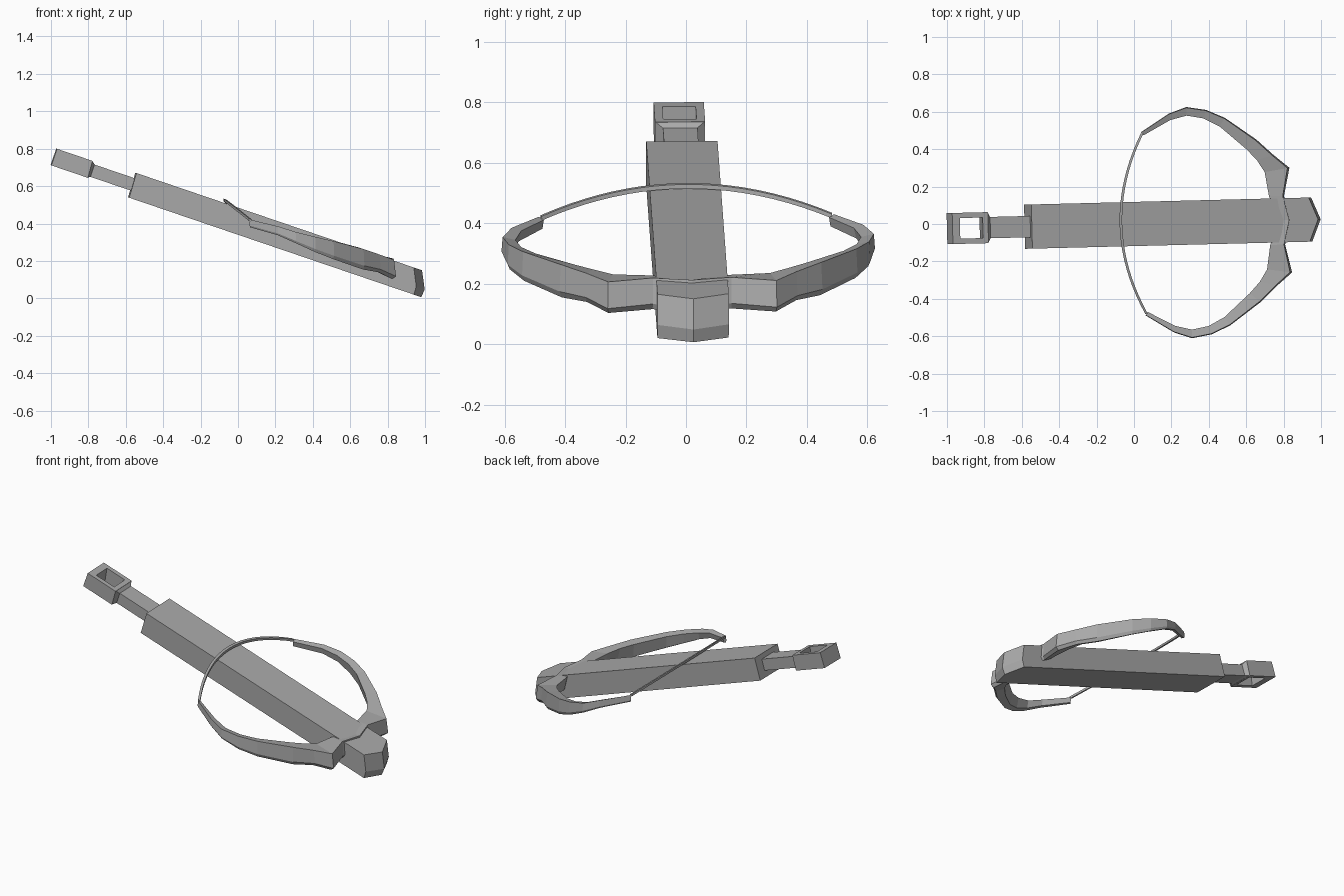
import bpy, bmesh, math

if "Cube" in bpy.data.objects:
    bpy.data.objects.remove(bpy.data.objects["Cube"])

SLOPE, YAW, BASE = 0.3405, 0.025, 0.34

grey = bpy.data.materials.new("plain_grey")
grey.diffuse_color = (0.4, 0.4, 0.4, 1)
grey.use_nodes = True
grey.node_tree.nodes["Principled BSDF"].inputs["Base Color"].default_value = grey.diffuse_color


def place(x, y, h):
    """Tilted, slightly turned frame: h is height above the stock's underside."""
    px, py = x - YAW * y, y + YAW * x
    return (px, py, BASE - SLOPE * px + h)


def finish(name, bm):
    bmesh.ops.recalc_face_normals(bm, faces=bm.faces)
    me = bpy.data.meshes.new(name)
    bm.to_mesh(me)
    bm.free()
    me.materials.append(grey)
    ob = bpy.data.objects.new(name, me)
    bpy.context.collection.objects.link(ob)
    return ob


def loft(name, rings, caps=True, closed=False):
    """Skin a list of equal-length rings given in the tilted frame."""
    bm = bmesh.new()
    vs = [[bm.verts.new(place(*p)) for p in r] for r in rings]
    n = len(vs[0])
    pairs = list(zip(vs, vs[1:])) + ([(vs[-1], vs[0])] if closed else [])
    for a, b in pairs:
        for i in range(n):
            j = (i + 1) % n
            bm.faces.new((a[i], a[j], b[j], b[i]))
    if caps and not closed:
        bm.faces.new(vs[0])
        bm.faces.new(vs[-1])
    return finish(name, bm)


def rect(xb, xt, w, hb, ht):
    """Cross-section across the stock, leaning from xb (bottom) to xt (top)."""
    return [(xb, -w, hb), (xb, w, hb), (xt, w, ht), (xt, -w, ht)]


# Stock: long bar with a pointed, slightly chevroned nose
def outline(back, side, tip, h):
    w = 0.118
    return [(back, -w, h), (side, -w, h), (tip, 0, h), (side, w, h), (back, w, h)]


loft("stock", [outline(-0.585, 0.937, 0.980, 0.0),
               outline(-0.572, 0.950, 0.998, 0.048),
               outline(-0.546, 0.937, 0.984, 0.145)])

# Neck joining stock and grip, flared where it meets the grip
loft("neck", [rect(-0.805, -0.780, 0.080, 0.032, 0.129),
              rect(-0.790, -0.768, 0.057, 0.041, 0.114),
              rect(-0.570, -0.545, 0.057, 0.041, 0.114)])


# Grip: block with a rectangular hole through it
def slab(x0, x1, w, h):
    return [(x0, -w, h), (x1, -w, h), (x1, w, h), (x0, w, h)]


loft("grip", [slab(-1.0, -0.805, 0.083, 0.031),
              slab(-0.97, -0.780, 0.083, 0.130),
              slab(-0.93, -0.808, 0.055, 0.130),
              slab(-0.945, -0.825, 0.055, 0.031)], closed=True)

# Bow: outer x, outer y, inner x, inner y, bottom, top (centre to tip)
stations = [
    (0.835, 0.000, 0.775, 0.000, 0.040, 0.155),
    (0.805, 0.130, 0.725, 0.130, 0.047, 0.152),
    (0.838, 0.280, 0.705, 0.260, 0.044, 0.150),
    (0.755, 0.350, 0.665, 0.325, 0.055, 0.152),
    (0.665, 0.435, 0.610, 0.385, 0.042, 0.152),
    (0.500, 0.555, 0.470, 0.510, 0.043, 0.140),
    (0.400, 0.600, 0.385, 0.555, 0.048, 0.130),
    (0.295, 0.618, 0.295, 0.572, 0.060, 0.120),
    (0.200, 0.585, 0.207, 0.550, 0.070, 0.118),
    (0.050, 0.490, 0.062, 0.472, 0.062, 0.103),
]


def bow_ring(s, side):
    ox, oy, ix, iy, b, t = s
    H = t - b
    section = [(0.15, b), (0.0, b + 0.2 * H), (0.08, t),
               (1.0, t - 0.16 * H), (0.75, b + 0.1 * H)]
    return [(ox + (ix - ox) * k, side * (oy + (iy - oy) * k), h) for k, h in section]


loft("bow", [bow_ring(s, -1) for s in stations[:0:-1]] +
     [bow_ring(s, 1) for s in stations])

# String: thin square cord arched back over the stock
cord = []
for i in range(-10, 11):
    t = i / 10
    x, y, h = -0.070 + 0.125 * t * t, 0.482 * t, 0.160 - 0.060 * t * t
    r = 0.007
    cord.append([(x - r, y, h - r), (x + r, y, h - r), (x + r, y, h + r), (x - r, y, h + r)])
loft("string", cord)
